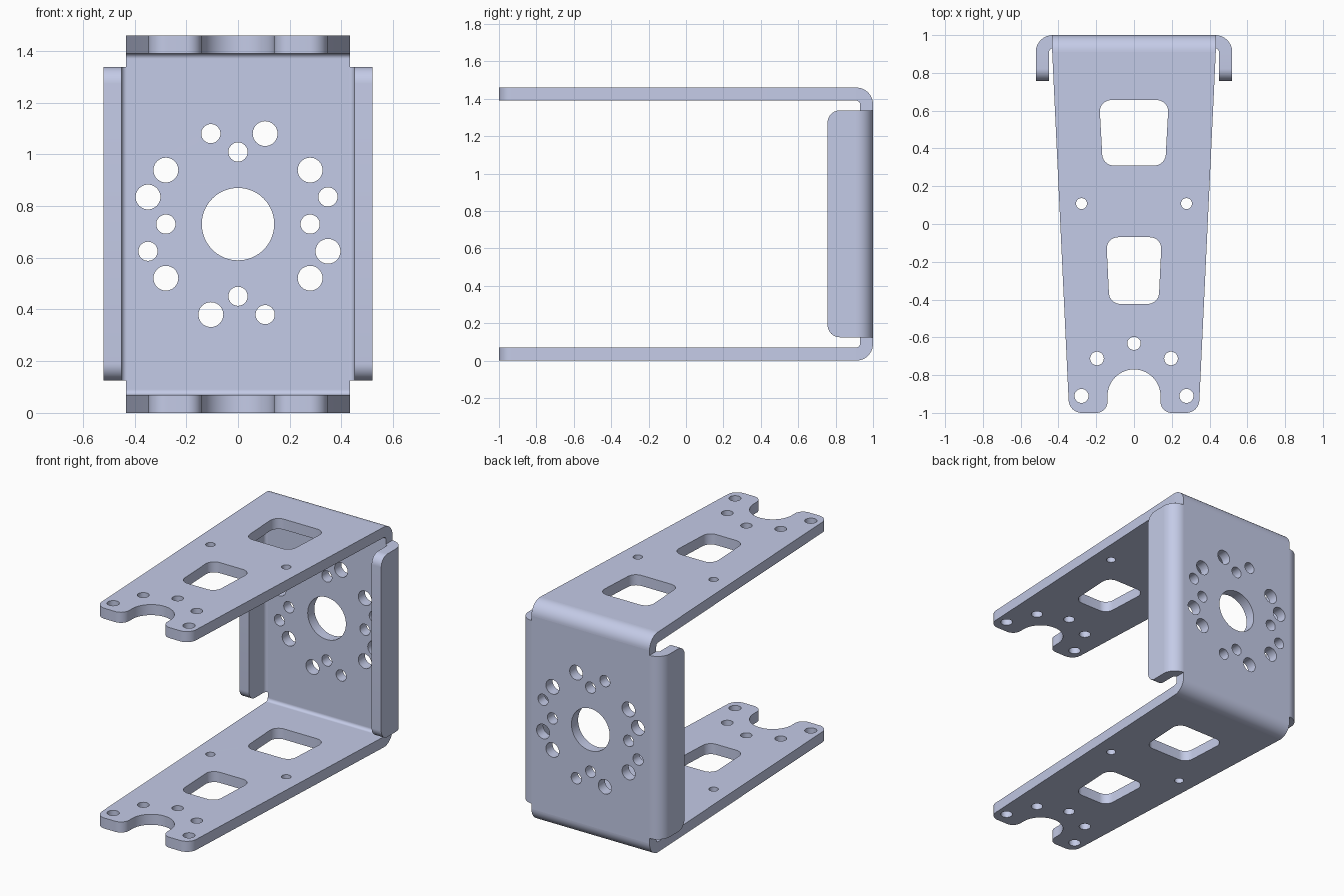
import bpy, bmesh
from math import sin, cos, pi, radians
from mathutils import Matrix, Vector

cube = bpy.data.objects.get("Cube")
if cube:
    bpy.data.objects.remove(cube, do_unlink=True)

T = 0.07                 # sheet thickness
R_IN, R_OUT = 0.02, 0.09  # bend radii
HEIGHT = 1.46
HALF_W = 0.433
BEND_Y = 1 - R_OUT
MID_Z = HEIGHT / 2

metal = bpy.data.materials.new("pale blue grey metal")
COLOR = (0.591, 0.638, 0.855, 1)
metal.diffuse_color = COLOR
metal.use_nodes = True
bsdf = next(n for n in metal.node_tree.nodes if n.type == 'BSDF_PRINCIPLED')
bsdf.inputs["Base Color"].default_value = COLOR

# Sketch planes: local x, y, extrusion mapped to world axes
FLAT = Matrix.Identity(4)
UPRIGHT = Matrix.Rotation(pi / 2, 4, 'X')
SIDE = Matrix(((0, 0, 1, 0), (1, 0, 0, 0), (0, 1, 0, 0), (0, 0, 0, 1)))


def arc(cx, cy, r, a0, a1, n):
    return [(cx + r * cos(a0 + (a1 - a0) * i / n), cy + r * sin(a0 + (a1 - a0) * i / n))
            for i in range(n + 1)]


def circle(cx, cy, r, n=40):
    return arc(cx, cy, r, 0, 2 * pi, n)[:-1]


def rounded(corners, n=10):
    """Closed outline through (x, y, radius) corners."""
    pts = []
    for i, (x, y, r) in enumerate(corners):
        p = Vector((x, y))
        if r == 0:
            pts.append((x, y))
            continue
        u = (Vector(corners[i - 1][:2]) - p).normalized()
        v = (Vector(corners[(i + 1) % len(corners)][:2]) - p).normalized()
        half = u.angle(v) / 2
        c = p + (u + v).normalized() * (r / sin(half))
        start = p + u * (r * cos(half) / sin(half)) - c
        end = p + v * (r * cos(half) / sin(half)) - c
        sweep = start.angle(end)
        for k in range(n + 1):
            t = k / n
            q = c + (start * sin((1 - t) * sweep) + end * sin(t * sweep)) / sin(sweep)
            if not pts or (q - Vector(pts[-1])).length > 1e-4:
                pts.append((q.x, q.y))
    return pts


def sheet(name, loops, depth, plane, location):
    """Extrude an outline, with the other loops cut out as holes."""
    curve = bpy.data.curves.new(name + "_sketch", 'CURVE')
    curve.dimensions = '2D'
    curve.fill_mode = 'BOTH'
    curve.extrude = depth / 2
    for loop in loops:
        spline = curve.splines.new('POLY')
        spline.points.add(len(loop) - 1)
        for point, (x, y) in zip(spline.points, loop):
            point.co = (x, y, 0, 1)
        spline.use_cyclic_u = True
    sketch = bpy.data.objects.new(name + "_sketch", curve)
    bpy.context.collection.objects.link(sketch)
    graph = bpy.context.evaluated_depsgraph_get()
    mesh = bpy.data.meshes.new_from_object(sketch.evaluated_get(graph))
    bpy.data.objects.remove(sketch, do_unlink=True)
    bm = bmesh.new()
    bm.from_mesh(mesh)
    bmesh.ops.remove_doubles(bm, verts=bm.verts, dist=1e-5)
    bmesh.ops.transform(bm, matrix=Matrix.Translation(location) @ plane, verts=bm.verts)
    bmesh.ops.recalc_face_normals(bm, faces=bm.faces)
    bm.to_mesh(mesh)
    bm.free()
    mesh.name = name
    mesh.materials.clear()
    mesh.materials.append(metal)
    obj = bpy.data.objects.new(name, mesh)
    bpy.context.collection.objects.link(obj)
    bpy.ops.object.select_all(action='DESELECT')
    obj.select_set(True)
    bpy.context.view_layer.objects.active = obj
    bpy.ops.object.shade_smooth_by_angle(angle=radians(30))
    return obj


def bend(name, cx, cy, start, depth, plane, location):
    a, b = radians(start), radians(start + 90)
    profile = arc(cx, cy, R_OUT, a, b, 14) + arc(cx, cy, R_IN, b, a, 14)
    sheet(name, [profile], depth, plane, location)


def window(y0, w0, y1, w1):
    return rounded([(-w0, y0, 0.06), (w0, y0, 0.06), (w1, y1, 0.06), (-w1, y1, 0.06)])


# Tapered arm outline with a forked front end
right_half = [(HALF_W, BEND_Y, 0), (0.343, -1, 0.07), (0.14, -1, 0.06), (0.14, -0.77, 0.1399)]
left_half = [(-x, y, r) for x, y, r in reversed(right_half)]
arm = [rounded(right_half + left_half, 14),
       window(0.31, 0.165, 0.656, 0.184),
       window(-0.423, 0.13, -0.07, 0.147),
       circle(0, -0.632, 0.035)]
for x, y, r in [(0.278, 0.108, 0.029), (0.196, -0.712, 0.036), (0.278, -0.91, 0.037)]:
    arm += [circle(x, y, r), circle(-x, y, r)]

for name, z, bend_z, start in [("lower", T / 2, R_OUT, 270),
                               ("upper", HEIGHT - T / 2, HEIGHT - R_OUT, 0)]:
    sheet(name + "_arm", arm, T, FLAT, (0, 0, z))
    bend(name + "_arm_bend", BEND_Y, bend_z, start, 2 * HALF_W, SIDE, (0, 0, 0))

# Back plate; the hole pattern repeats after half a turn
z0 = MID_Z - R_OUT
back = [[(-HALF_W, R_OUT), (HALF_W, R_OUT), (HALF_W, HEIGHT - R_OUT), (-HALF_W, HEIGHT - R_OUT)],
        circle(0, MID_Z, 0.14, 64)]
SMALL, LARGE = 0.037, 0.048
for x, z, r in [(-0.105, 0.35, SMALL), (0.105, 0.35, LARGE), (0, 0.279, SMALL),
                (-0.279, 0.209, LARGE), (0.279, 0.209, LARGE), (-0.348, 0.105, LARGE),
                (0.348, 0.105, SMALL), (0.279, 0, SMALL)]:
    back += [circle(x, MID_Z + z, r), circle(-x, MID_Z - z, r)]
sheet("back_plate", back, T, UPRIGHT, (0, 1 - T / 2, 0))

# Side flanges with rounded front corners
LOW, HIGH = 0.125, 1.338
flange = rounded([(BEND_Y, LOW, 0), (BEND_Y, HIGH, 0), (0.757, HIGH, 0.065), (0.757, LOW, 0.065)])
for name, side, start in [("left", 1, 0), ("right", -1, 90)]:
    sheet(name + "_flange", [flange], T, SIDE, (side * (0.52 - T / 2), 0, 0))
    bend(name + "_flange_bend", side * 0.43, BEND_Y, start, HIGH - LOW, FLAT,
         (0, 0, (LOW + HIGH) / 2))
